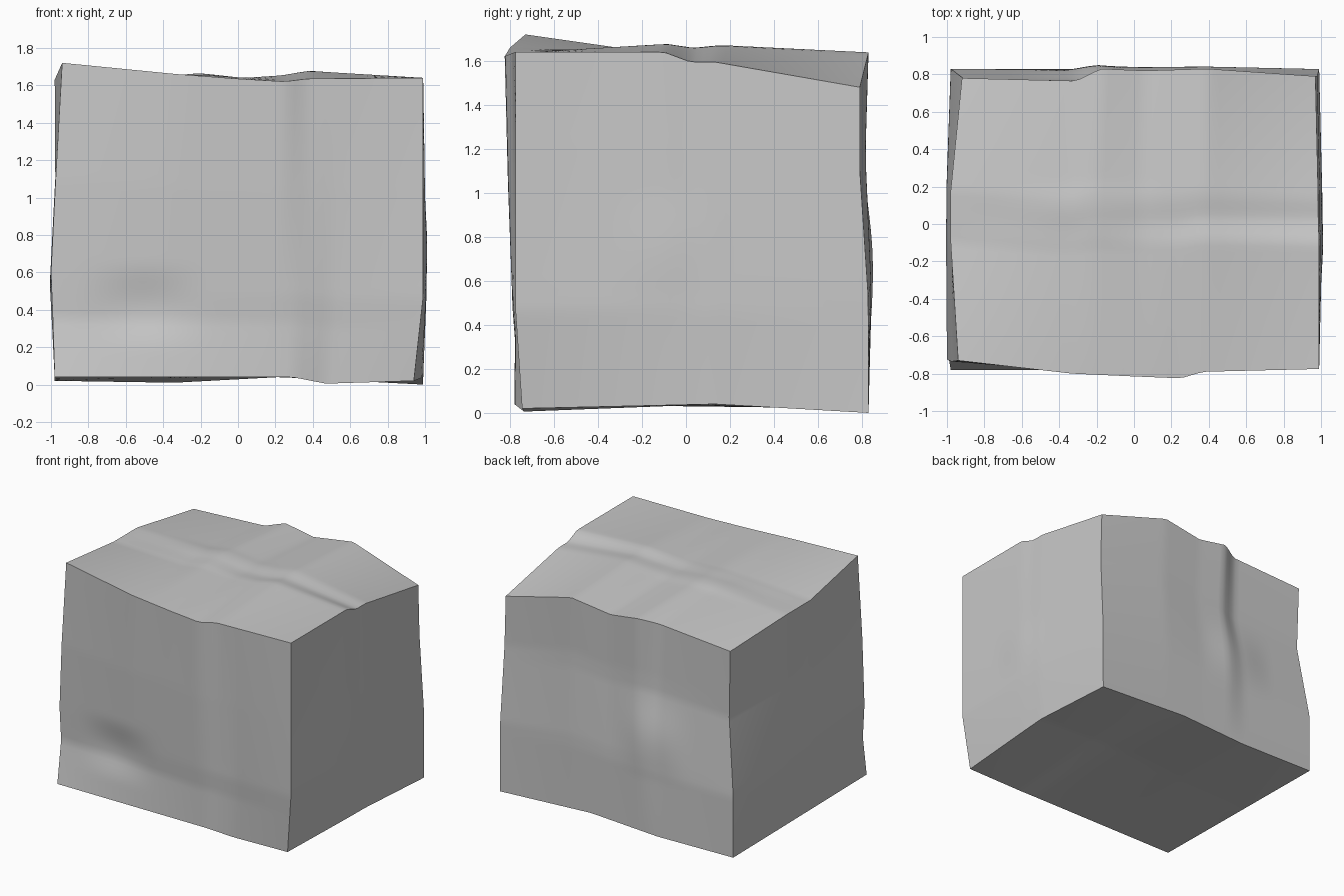
import bpy, bmesh, math
from mathutils import Vector as V

if "Cube" in bpy.data.objects:
    bpy.data.objects.remove(bpy.data.objects["Cube"])

N = 48  # grid cells along each side of a face

# Eight corners of the block, keyed by (x side, y side, z side)
C = {(0, 0, 0): (-.98, -.78, .04), (1, 0, 0): (.94, -.745, .02),
     (0, 1, 0): (-.98, .83, .02), (1, 1, 0): (.99, .83, 0),
     (0, 0, 1): (-.94, -.73, 1.72), (1, 0, 1): (.99, -.775, 1.64),
     (0, 1, 1): (-.92, .78, 1.56), (1, 1, 1): (.97, .79, 1.48)}

# Chipped edges: points between the corners, keyed by (axis, sides of the other two axes)
EDGES = {
    (0, 0, 1): [(-.33, -.80, 1.66), (0, -.815, 1.635), (.25, -.825, 1.62), (.37, -.79, 1.635)],
    (0, 1, 1): [(-.31, .765, 1.60), (-.18, .83, 1.63), (.06, .82, 1.593), (.39, .83, 1.64)],
    (0, 0, 0): [(.29, -.78, .04), (.47, -.735, .005)],
    (0, 1, 0): [(-.34, .83, .01), (.22, .83, .04)],
    (1, 0, 1): [(-.98, -.1, 1.63), (-.98, .18, 1.63)],
    (1, 1, 1): [(.99, -.1, 1.64), (.985, .02, 1.595), (.985, .13, 1.595)],
    (1, 0, 0): [(-.98, 0, .03)],
    (1, 1, 0): [(.98, -.08, .035), (.99, .13, .04)],
    (2, 0, 0): [(-.99, -.72, .35), (-1, -.725, .6), (-.975, -.735, 1.1)],
    (2, 1, 0): [(.99, -.775, .47), (.99, -.775, 1.1)],
    (2, 0, 1): [(-.98, .83, .48), (-.907, .774, 1.05)],
    (2, 1, 1): [(.99, .828, .53), (.98, .79, 1.1)],
}

# Shallow dents and swellings: centre, reach, offset
BUMPS = [((-.5, -.75, .42), (.4, .3, .25), (0, .025, 0)),
         ((-.3, .8, .75), (.35, .3, .35), (0, .02, 0)),
         ((-.25, .05, 1.62), (.6, .2, .3), (0, 0, .012)),
         ((.99, -.1, .75), (.3, .3, .3), (.008, 0, 0))]


def corner(sides):
    return V(C[tuple(sides[i] for i in range(3))])


def edge(axis, sides, t):
    """Point at fraction t along a chipped edge."""
    o = [i for i in range(3) if i != axis]
    pts = [corner({**sides, axis: 0})]
    pts += [V(p) for p in EDGES[(axis, sides[o[0]], sides[o[1]])]]
    pts.append(corner({**sides, axis: 1}))
    w = pts[0][axis] + t * (pts[-1][axis] - pts[0][axis])
    for p, q in zip(pts, pts[1:]):
        if w <= q[axis] or q is pts[-1]:
            return p.lerp(q, (w - p[axis]) / (q[axis] - p[axis]))


def bumped(p):
    out = p.copy()
    for c, r, d in BUMPS:
        k = 1
        for i in range(3):
            k *= .5 + .5 * math.cos(math.pi * min(1, abs(p[i] - c[i]) / r[i]))
        out += V(d) * k
    return out


# Rock block: each face is stretched between its four edges
bm = bmesh.new()
for a in range(3):
    b, c = [i for i in range(3) if i != a]
    for s in (0, 1):
        eb = [[edge(b, {a: s, c: k}, i / N) for i in range(N + 1)] for k in (0, 1)]
        ec = [[edge(c, {a: s, b: k}, i / N) for i in range(N + 1)] for k in (0, 1)]
        grid = []
        for i in range(N + 1):
            u, row = i / N, []
            for j in range(N + 1):
                v = j / N
                flat = eb[0][0].lerp(eb[0][N], u).lerp(eb[1][0].lerp(eb[1][N], u), v)
                p = eb[0][i].lerp(eb[1][i], v) + ec[0][j].lerp(ec[1][j], u) - flat
                row.append(bm.verts.new(bumped(p)))
            grid.append(row)
        for i in range(N):
            for j in range(N):
                bm.faces.new((grid[i][j], grid[i + 1][j], grid[i + 1][j + 1], grid[i][j + 1]))
bmesh.ops.remove_doubles(bm, verts=bm.verts, dist=.0005)
bmesh.ops.recalc_face_normals(bm, faces=bm.faces)

me = bpy.data.meshes.new("rock_block")
bm.to_mesh(me)
bm.free()
ob = bpy.data.objects.new("rock_block", me)
bpy.context.collection.objects.link(ob)

stone = bpy.data.materials.new("grey stone")
stone.diffuse_color = (.58, .58, .58, 1)
stone.use_nodes = True
stone.node_tree.nodes["Principled BSDF"].inputs["Base Color"].default_value = stone.diffuse_color
me.materials.append(stone)

bpy.context.view_layer.objects.active = ob
ob.select_set(True)
bpy.ops.object.shade_smooth_by_angle(angle=math.radians(40))
